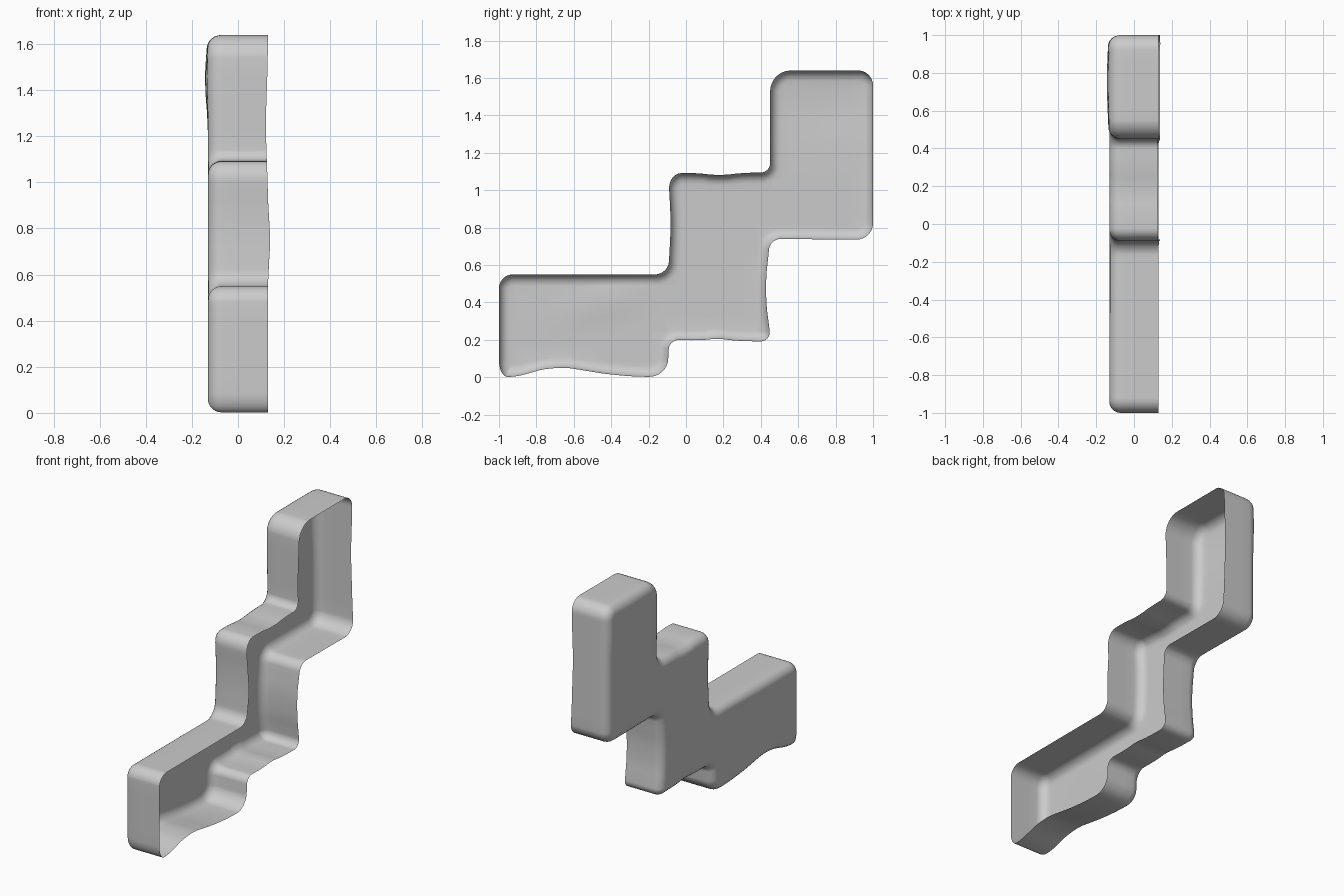
import bpy, bmesh, math
from mathutils import Vector

if "Cube" in bpy.data.objects:
    bpy.data.objects.remove(bpy.data.objects["Cube"])

# Outline in (y, z), counter-clockwise: point plus corner rounding length
OUTLINE = [
    (-1.0, 0.0, .09), (-.90, .004, .04), (-.70, .062, .10), (-.36, .006, .12),
    (-.10, 0.0, .10), (-.09, .20, .05), (.08, .197, .06), (.17, .208, .04), (.26, .195, .05),
    (.455, .19, .06), (.42, .46, .12), (.45, .74, .055),
    (1.0, .735, .09), (1.0, 1.64, .08), (.45, 1.64, .11), (.45, 1.095, .05),
    (.30, 1.093, .05), (.18, 1.078, .08), (.05, 1.093, .05), (-.095, 1.09, .085),
    (-.08, .82, .10), (-.095, .55, .07), (-1.0, .55, .075),
]
BACK, RIM, FILLET = -.13, .13, .06


def rounded(points, steps=8):
    """Round each corner of a closed outline."""
    out = []
    for i, (y, z, t) in enumerate(points):
        p = Vector((y, z))
        a = Vector(points[i - 1][:2]) - p
        b = Vector(points[(i + 1) % len(points)][:2]) - p
        s = p + a.normalized() * min(t, a.length * .48)
        e = p + b.normalized() * min(t, b.length * .48)
        for k in range(steps + 1):
            u = k / steps
            # blend weight keeps the corner close to a circular arc
            w = 1.414 * u * (1 - u)
            den = (1 - u) ** 2 + w + u * u
            out.append((s * (1 - u) ** 2 + p * w + e * u * u) / den)
    return out


def bump(y, z, cy, cz, ry, rz, slope=0):
    return math.exp(-((y - cy) / ry) ** 2 - ((z - cz - slope * (y - cy)) / rz) ** 2)


pts = rounded(OUTLINE)
n = len(pts)
inward = []
for i in range(n):
    d = (pts[(i + 1) % n] - pts[i - 1]).normalized()
    inward.append(Vector((-d.y, d.x)))

# Wall rings: straight from the open rim, then curving into the back panel
rings = [(RIM, 0), (.07, 0), (0, 0)]
for k in range(7):
    a = k / 6 * math.pi / 2
    rings.append((BACK + FILLET * (1 - math.sin(a)), FILLET * .95 * (1 - math.cos(a))))

bm = bmesh.new()
loops = []
for x, off in rings:
    loops.append([bm.verts.new((x, *(p + q * off))) for p, q in zip(pts, inward)])
for A, B in zip(loops, loops[1:]):
    for i in range(n):
        j = (i + 1) % n
        bm.faces.new((A[j], A[i], B[i], B[j]))
bm.faces.new(list(reversed(loops[-1])))

# Cut rows and columns so the surfaces can undulate
for axis, lo, count in ((1, -1, 25), (2, 0, 20)):
    for k in range(1, count):
        co, no = Vector(), Vector()
        co[axis], no[axis] = lo + k * .0813, 1
        bmesh.ops.bisect_plane(bm, geom=bm.verts[:] + bm.edges[:] + bm.faces[:],
                               plane_co=co, plane_no=no)

# Soft waves on the rim and back panel
for v in bm.verts:
    x, y, z = v.co
    if x > .1:
        v.co.x += .009 * math.exp(-((z - .75) / .12) ** 2) - .009 * math.exp(-((z - 1.25) / .2) ** 2)
    elif x < BACK + .03:
        v.co.x -= .014 * bump(y, z, .75, 1.45, .25, .14)
        v.co.x += .014 * bump(y, z, -.45, .40, .22, .06, .25)

mesh = bpy.data.meshes.new("stepped_shell")
bm.to_mesh(mesh)
bm.free()
shell = bpy.data.objects.new("stepped_shell", mesh)
bpy.context.collection.objects.link(shell)
bpy.context.view_layer.objects.active = shell
shell.select_set(True)
bpy.ops.object.shade_smooth_by_angle(angle=math.radians(45))
